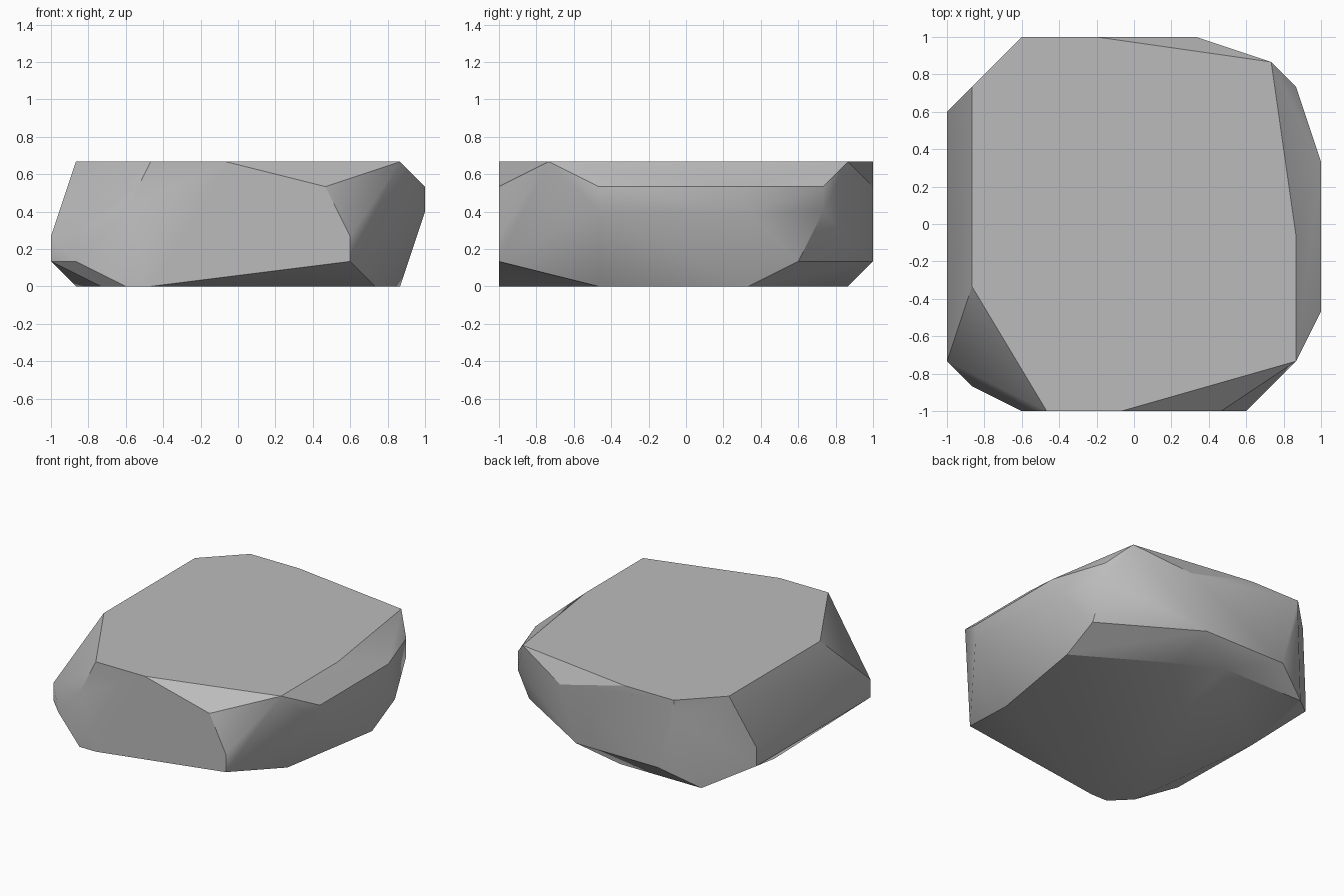
import bpy
import bmesh
import math

# Remove the default object
default_cube = bpy.data.objects.get("Cube")
if default_cube:
    bpy.data.objects.remove(default_cube, do_unlink=True)

UNIT = 1 / 15          # chiselling grid step
SMOOTH_ANGLE = math.radians(30)

# Corner outline of the stone at each height, from base to flat top
rings = {
    0: [(-7, -15), (-9, -15), (-11, -13), (-13, 3), (-11, 13),
        (-1, 13), (3, 11), (13, 5), (11, -7)],
    2: [(-15, -11), (-13, -13), (-15, 9), (-7, 15), (3, 15),
        (13, 9), (9, -15)],
    4: [(-15, -11), (-15, 9), (9, -15)],
    6: [(-9, -15), (15, -7), (15, 5), (13, 11)],
    8: [(-9, 15), (5, 15), (13, 11), (15, 5), (15, -7), (7, -15)],
    10: [(-9, 15), (-3, 15), (11, 13), (13, -1), (13, -11),
         (-1, -15), (-7, -15), (-13, -5), (-13, 11)],
}


def make_material(name, color):
    material = bpy.data.materials.new(name)
    material.use_nodes = True
    material.diffuse_color = color
    shader = material.node_tree.nodes["Principled BSDF"]
    shader.inputs["Base Color"].default_value = color
    shader.inputs["Roughness"].default_value = 0.9
    return material


def make_boulder(name, outlines, material):
    """Wrap the outlines in a convex skin and merge coplanar facets."""
    bm = bmesh.new()
    for height, outline in outlines.items():
        for x, y in outline:
            bm.verts.new((x * UNIT, y * UNIT, height * UNIT))
    hull = bmesh.ops.convex_hull(bm, input=bm.verts[:])
    loose = {v for v in hull["geom_interior"] + hull["geom_unused"]
             if isinstance(v, bmesh.types.BMVert)}
    bmesh.ops.delete(bm, geom=list(loose), context="VERTS")
    bmesh.ops.dissolve_limit(bm, angle_limit=math.radians(0.5),
                             verts=bm.verts[:], edges=bm.edges[:])
    bmesh.ops.recalc_face_normals(bm, faces=bm.faces[:])

    mesh = bpy.data.meshes.new(name)
    bm.to_mesh(mesh)
    bm.free()
    mesh.materials.append(material)
    obj = bpy.data.objects.new(name, mesh)
    bpy.context.collection.objects.link(obj)
    return obj


# Flat-topped boulder
stone = make_material("stone_grey", (0.5, 0.5, 0.5, 1))
boulder = make_boulder("boulder", rings, stone)

# Soft facets with crisp main edges
bpy.ops.object.select_all(action="DESELECT")
boulder.select_set(True)
bpy.context.view_layer.objects.active = boulder
bpy.ops.object.shade_smooth_by_angle(angle=SMOOTH_ANGLE)
